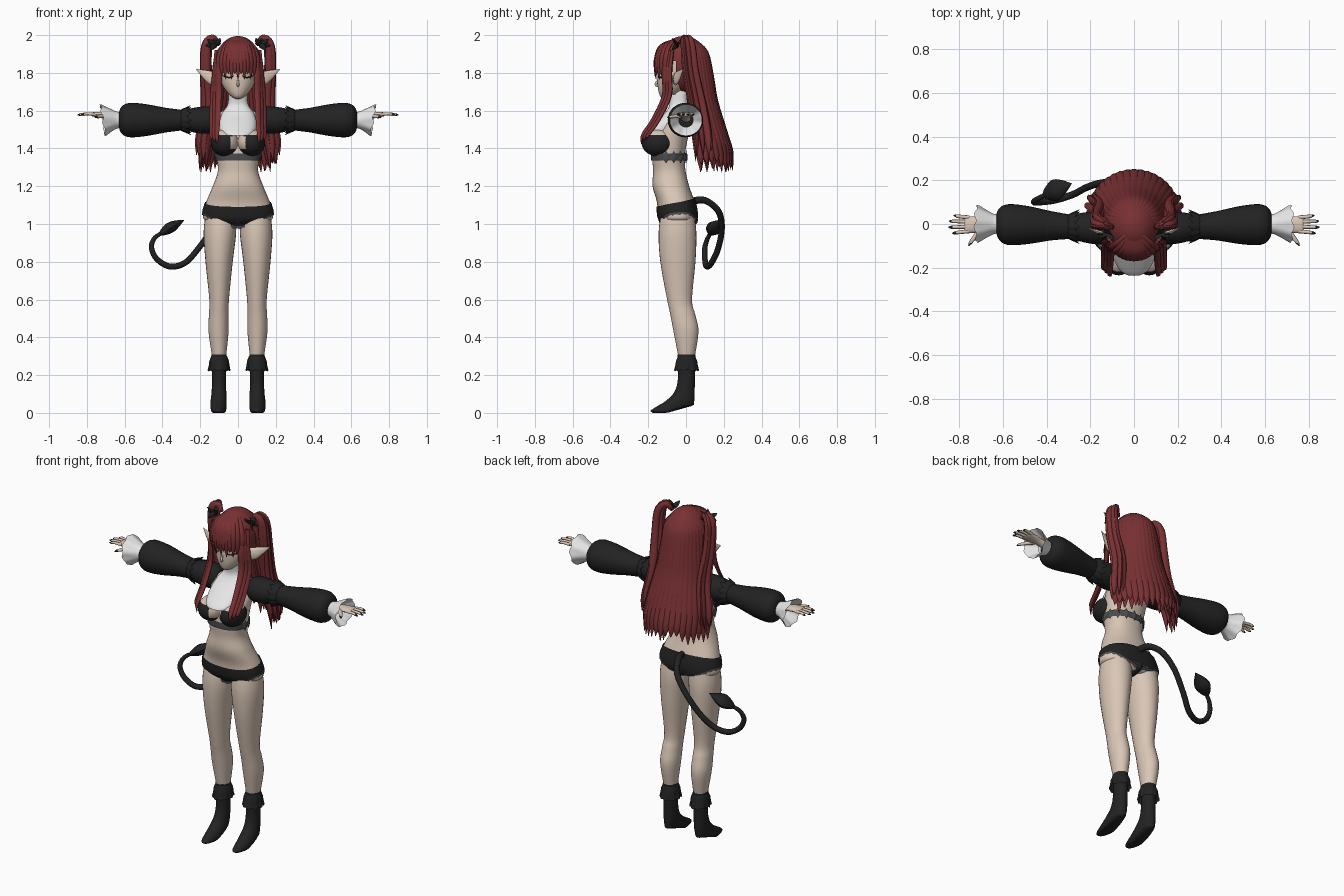
import bpy, bmesh, math, random
from mathutils import Vector, Matrix

random.seed(4)
cube = bpy.data.objects.get("Cube")
if cube:
    bpy.data.objects.remove(cube)


def material(name, r, g, b):
    m = bpy.data.materials.new(name)
    m.use_nodes = True
    m.diffuse_color = (r, g, b, 1)
    m.node_tree.nodes["Principled BSDF"].inputs["Base Color"].default_value = (r, g, b, 1)
    return m


SKIN = material("skin", .70, .57, .47)
HAIR = material("dark red hair", .19, .03, .033)
BLACK = material("black cloth", .016, .016, .017)
WHITE = material("white cloth", .82, .82, .82)
GREY = material("grey lace", .07, .07, .075)


def spline(keys, n=5):
    """Catmull-Rom through tuples of any length."""
    out = []
    for i in range(len(keys) - 1):
        a, b, c, d = (keys[max(0, min(len(keys) - 1, i + k))] for k in (-1, 0, 1, 2))
        for s in range(n):
            t = s / n
            out.append(tuple(q + t * (r - p) / 2 + t * t * (p - 2.5 * q + 2 * r - w / 2)
                             + t ** 3 * (1.5 * (q - r) + (w - p) / 2)
                             for p, q, r, w in zip(a, b, c, d)))
    return out + [tuple(keys[-1])]


def unit(a, p=2):
    c, s = math.cos(a), math.sin(a)
    return (math.copysign(abs(c) ** (2 / p), c), math.copysign(abs(s) ** (2 / p), s))


def skin_rows(bm, rows, caps=True):
    rows = [[bm.verts.new(p) for p in row] for row in rows]
    n = len(rows[0])
    for a, b in zip(rows, rows[1:]):
        for i in range(n):
            bm.faces.new((a[i], a[(i + 1) % n], b[(i + 1) % n], b[i]))
    if caps:
        bm.faces.new(rows[0])
        bm.faces.new(rows[-1])


def loft(bm, keys, axis="z", p=2, seg=24, caps=True, n=5):
    """Stack of ellipses: (z, cx, cy, rx, ry), or (x, cy, cz, ry, rz) along x."""
    rows = []
    for h, a, b, ra, rb in spline(keys, n):
        pts = [unit(math.tau * i / seg, p) for i in range(seg)]
        rows.append([Vector((a + ra * c, b + rb * s, h)) if axis == "z"
                     else Vector((h, a + ra * c, b + rb * s)) for c, s in pts])
    skin_rows(bm, rows, caps)


def tube(bm, keys, ref, flat=1, seg=8, n=4):
    """Tapered tube along (x, y, z, radius); ref is the thin direction."""
    pts, rows, ref = spline(keys, n), [], Vector(ref)
    for i, q in enumerate(pts):
        t = Vector(pts[min(i + 1, len(pts) - 1)][:3]) - Vector(pts[max(i - 1, 0)][:3])
        u = t.cross(ref).normalized()
        ref = u.cross(t).normalized()
        r = max(q[3], .0008)
        rows.append([Vector(q[:3]) + r * (u * c + ref * s * flat)
                     for c, s in (unit(math.tau * k / seg) for k in range(seg))])
    skin_rows(bm, rows)


def finish(name, bm, mats, mirror=False, rule=None, angle=50):
    bmesh.ops.recalc_face_normals(bm, faces=bm.faces)
    for f in bm.faces:
        f.smooth = True
        if rule:
            f.material_index = rule(f.calc_center_median())
    me = bpy.data.meshes.new(name)
    bm.to_mesh(me)
    bm.free()
    for m in mats:
        me.materials.append(m)
    ob = bpy.data.objects.new(name, me)
    bpy.context.collection.objects.link(ob)
    if mirror:
        ob.modifiers.new("mirror", "MIRROR").use_clip = False
    bpy.ops.object.select_all(action="DESELECT")
    ob.select_set(True)
    bpy.context.view_layer.objects.active = ob
    bpy.ops.object.shade_smooth_by_angle(angle=math.radians(angle))
    return ob


def part(name, build, mats, mirror=False, rule=None, **kw):
    bm = bmesh.new()
    build(bm, **kw)
    return finish(name, bm, mats, mirror, rule)


# Torso and neck
TORSO = [(.995, 0, -.04, .10, .07), (1.02, 0, -.043, .176, .096), (1.06, 0, -.046, .184, .103),
         (1.12, 0, -.055, .167, .10), (1.2, 0, -.08, .134, .097), (1.28, 0, -.088, .107, .086),
         (1.36, 0, -.092, .115, .086), (1.45, 0, -.078, .124, .087), (1.53, 0, -.045, .132, .078),
         (1.585, 0, -.025, .105, .058), (1.62, 0, -.03, .055, .048), (1.72, 0, -.035, .043, .043)]
part("torso", loft, [SKIN, WHITE], keys=TORSO, p=2.3, seg=40,
     rule=lambda c: int(c.z > 1.595))
BODY = spline(TORSO, 12)


def wrap(name, mat, lo, hi, off, levels=6, seg=64):
    """Cloth shell hugging the torso between two heights that vary with angle."""
    rows = []
    for k in range(levels + 1):
        row = []
        for i in range(seg):
            a = math.tau * i / seg
            z = lo(a) + (hi(a) - lo(a)) * k / levels
            _, cx, cy, rx, ry = min(BODY, key=lambda q: abs(q[0] - z))
            c, s = unit(a, 2.3)
            row.append(Vector((cx + (rx + off) * c, cy + (ry + off) * s, z)))
        rows.append(row)
    bm = bmesh.new()
    skin_rows(bm, rows, False)
    return finish(name, bm, [mat])


# Briefs with lace edge, and under-bust band
dip = lambda a: 1.062 - .062 * abs(math.sin(a)) ** 3 + .012 * math.sin(a)
wrap("briefs", BLACK, dip, lambda a: 1.113 + .022 * math.sin(a), .006)
wrap("briefs_lace", GREY, lambda a: dip(a) - .012 - .004 * math.sin(24 * a),
     lambda a: dip(a) + .01, .005, 2)
part("briefs_gusset", loft, [BLACK], seg=16,
     keys=[(.985, 0, -.04, .012, .05), (1.0, 0, -.04, .03, .095), (1.03, 0, -.042, .05, .106)])
wrap("under_bust_band", GREY, lambda a: 1.335, lambda a: 1.372, .007, 3)


def spikes(bm):
    for i in range(9):
        a = math.radians(-8 + 196 * i / 8)
        d = Vector((math.cos(a), math.sin(a), 0))
        tube(bm, [(d.x * .122, -.092 + d.y * .096, z, r) for z, r in
                  ((1.322, .001), (1.353, .02), (1.388, .001))], d, .3, 6, 1)


part("band_trim", spikes, [GREY])


# Bust cups and bib
def bust(bm):
    bmesh.ops.create_uvsphere(bm, u_segments=28, v_segments=20, radius=1, matrix=Matrix.Translation(
        (.07, -.148, 1.43)) @ Matrix.Diagonal((.073, .087, .072, 1)))


part("bust_cups", bust, [BLACK, SKIN], True,
     lambda c: int(c.x < .036 and c.z > 1.40 or c.z > 1.475))
part("bib", loft, [WHITE], p=2.8, seg=32,
     keys=[(1.468, 0, -.115, .078, .122), (1.485, 0, -.11, .095, .115), (1.53, 0, -.088, .1, .088),
           (1.585, 0, -.06, .085, .055), (1.63, 0, -.04, .056, .048), (1.685, 0, -.045, .05, .05)])

# Legs, socks, ruffles
part("legs", loft, [SKIN], True, seg=28,
     keys=[(1.05, .092, -.045, .08, .088), (.95, .096, -.045, .086, .1), (.8, .1, -.043, .072, .093),
           (.6, .1, -.034, .052, .066), (.52, .102, -.017, .052, .066), (.43, .103, 0, .053, .066),
           (.29, .1, .003, .036, .042)])


def sock(bm):
    loft(bm, [(0, .103, -.075, .032, .1), (.012, .103, -.073, .041, .114), (.035, .103, -.055, .043, .098),
              (.065, .102, -.03, .042, .075), (.11, .101, -.008, .039, .054), (.18, .1, .002, .037, .045),
              (.31, .1, .003, .04, .047)], seg=28)
    for v in bm.verts:
        if v.co.z < .1:
            v.co.z += .035 * max(0, min(1, (v.co.y + .1) / .1)) * (1 - v.co.z / .1)


part("socks", sock, [BLACK], True)


def ruffle(bm):
    rows = []
    for z, r in ((.3, .042), (.275, .052), (.25, .05), (.225, .056)):
        w = .005 if z < .26 else 0
        rows.append([Vector((.1 + (r + w * math.cos(i * math.pi / 2)) * math.cos(math.tau * i / 40),
                             .003 + (r + w) * 1.08 * math.sin(math.tau * i / 40),
                             z + w * math.sin(i * math.pi / 2))) for i in range(40)])
    skin_rows(bm, rows, False)


part("sock_ruffles", ruffle, [BLACK], True)

# Sleeves, arm bands, flared cuffs
arm = lambda *rs: [(x, y, 1.55, r, r * .97) for x, y, r in rs]
part("shoulder_sleeves", loft, [BLACK], True, axis="x", seg=28,
     keys=arm((.10, -.02, .05), (.13, -.02, .07), (.18, -.018, .074), (.24, -.015, .066), (.29, -.012, .05)))
part("sleeves", loft, [BLACK], True, axis="x", seg=28,
     keys=arm((.27, -.012, .045), (.3, -.012, .056), (.38, -.008, .067), (.48, -.005, .086), (.56, -.003, .094),
              (.6, -.002, .086), (.622, 0, .065), (.63, 0, .042)))


def arm_band(bm):
    for k in range(12):
        a = math.tau * k / 12
        d = Vector((0, math.cos(a), math.sin(a)))
        tube(bm, [(x, -.012 + d.y * q, 1.55 + d.z * q, r) for x, q, r in
                  ((.30, .052, .014), (.275, .062, .02), (.25, .078, .002))], d, .35, 6, 2)


part("arm_band_frills", arm_band, [BLACK], True)


def cuff(bm):
    loft(bm, arm((.61, 0, .042), (.64, 0, .046), (.675, 0, .063), (.71, 0, .083), (.715, 0, .085), (.70, 0, .073),
                 (.65, 0, .038)), axis="x", seg=40, caps=False)
    for v in bm.verts:
        k = max(0, (v.co.x - .64) / .08)
        a = math.atan2(v.co.z - 1.55, v.co.y)
        v.co.x += k * (.16 * (v.co.z - 1.55) + .006 * math.sin(8 * a))


part("flared_cuffs", cuff, [WHITE], True)


# Hands with dark nails
def hand(bm):
    loft(bm, [(.62, 0, 1.56, .026, .024), (.68, 0, 1.572, .025, .018), (.72, -.003, 1.578, .036, .016),
              (.765, -.003, 1.58, .038, .012), (.775, -.003, 1.58, .034, .008)], axis="x", seg=16)
    for y, tip in ((-.033, .832), (-.012, .849), (.010, .846), (.030, .826)):
        tube(bm, [(.755, y, 1.58, .0095), (.80, y * 1.15, 1.583, .0085),
                  (tip - .012, y * 1.25, 1.579, .007), (tip, y * 1.28, 1.577, .002)], (0, 0, 1), .9)
    tube(bm, [(.695, -.02, 1.572, .014), (.725, -.055, 1.57, .011), (.748, -.085, 1.567, .008),
              (.757, -.1, 1.565, .002)], (0, 0, 1), .9)


part("hands", hand, [SKIN, BLACK], True,
     lambda c: int(c.x > .834 or c.y < -.088 or (c.x > .815 and abs(c.y) > .03)))

# Head, nose, ears, closed eyes, mouth
part("head", loft, [SKIN], seg=32,
     keys=[(1.663, 0, -.105, .012, .016), (1.675, 0, -.098, .034, .038), (1.705, 0, -.08, .063, .066),
           (1.75, 0, -.057, .089, .094), (1.81, 0, -.042, .1, .108), (1.88, 0, -.03, .102, .11),
           (1.95, 0, -.02, .07, .08)])
part("nose", tube, [SKIN], keys=[(0, -.147, 1.765, .004), (0, -.16, 1.738, .007), (0, -.145, 1.728, .004)],
     ref=(1, 0, 0))
part("ears", tube, [SKIN], True, ref=(0, 1, 0), flat=.35, seg=12,
     keys=[(.085, -.06, 1.762, .025), (.13, -.052, 1.77, .036), (.17, -.035, 1.79, .025), (.222, -.015, 1.82, .001)])
part("closed_eyelashes", tube, [BLACK], True, ref=(0, 1, 0), seg=6,
     keys=[(.022, -.15, 1.785, .002), (.047, -.142, 1.775, .004), (.078, -.117, 1.784, .003)])
part("mouth", tube, [BLACK], keys=[(-.012, -.138, 1.702, .001), (0, -.142, 1.7, .0015), (.012, -.138, 1.702, .001)],
     ref=(0, 1, 0), seg=6)


# Hair cap with face opening
def cap(bm):
    bmesh.ops.create_uvsphere(bm, u_segments=40, v_segments=28, radius=1, matrix=Matrix.Translation(
        (0, -.012, 1.845)) @ Matrix.Diagonal((.122, .135, .15, 1)))
    gone = [f for f in bm.faces if f.calc_center_median().z < 1.87 and f.calc_center_median().y < -.05]
    bmesh.ops.delete(bm, geom=gone, context="FACES")


part("hair_cap", cap, [HAIR])


def back_hair(bm):
    for layer, count in ((1, 19), (.84, 13)):
        for i in range(count):
            a = math.radians(-82 + 164 * i / (count - 1))
            s, c, j = math.sin(a) * layer, math.cos(a) * layer, random.uniform(-.03, .03)
            tube(bm, [(s * .03, .015 + c * .03, 1.975, .008), (s * .105, -.005 + c * .112, 1.91, .02),
                      (s * .128, c * .135, 1.78, .024), (s * .145, .015 + c * .14, 1.65, .028),
                      (s * .18, .04 + c * .165, 1.48, .031), (s * .198, .05 + c * .188, 1.38, .024),
                      (s * .205, .055 + c * .192, 1.30 + j, .002)], (s, c, .1), .55)


part("back_hair", back_hair, [HAIR])


def fringe(bm):
    for i in range(13):
        x = -.102 + .204 * i / 12
        y = -.012 - .148 * math.sqrt(1 - (x / .135) ** 2)
        tip = 1.765 + .03 * (i % 2) - (.012 if abs(x) > .08 else 0)
        tube(bm, [(x * .25, -.04, 1.982, .008), (x * .75, y * .82, 1.945, .016), (x, y, 1.88, .017),
                  (x * 1.02, y - .004, 1.82, .012), (x * .98, y - .002, tip, .001)], (x, -.12, .05), .5)


part("fringe", fringe, [HAIR])


# Front side locks and paired high tails
def side_locks(bm):
    for k in range(3):
        d = .014 * k
        tube(bm, [(.085 + d, -.10 + d, 1.92, .012), (.102 + d * .6, -.115 + d, 1.8, .02),
                  (.104 + d, -.115 + d, 1.68, .018), (.108 + d, -.175 + d, 1.55, .016),
                  (.112 + d, -.23 + d, 1.47, .012), (.11 + d, -.236 + d, 1.42 + d, .001)], (.5, -1, 0), .6)


def high_tails(bm):
    for k in range(7):
        a = math.tau * k / 7
        u, v = math.cos(a), math.sin(a)
        tube(bm, [(.10, -.015, 1.95, .012), (.135 + .008 * u, .0 + .014 * v, 1.985, .018),
                  (.166 + .012 * u, .01 + .025 * v, 1.94, .02), (.17 + .014 * u, .025 + .03 * v, 1.8, .02),
                  (.16 + .02 * u, .06 + .035 * v, 1.62, .021), (.185 + .025 * u, .085 + .04 * v, 1.45, .019),
                  (.19 + .03 * u, .09 + .04 * v, 1.31 + random.uniform(-.03, .06), .001)], (u, v, .3), .7)


part("side_locks", side_locks, [HAIR], True)
part("high_tails", high_tails, [HAIR], True)


# Winged hair clips
def clips(bm):
    for dx, dy, dz in ((.045, -.02, .03), (.055, .0, -.005), (.03, -.03, -.03), (-.025, -.03, .035), (.01, .03, .045)):
        tube(bm, [(.118, -.045, 1.95, .016), (.118 + dx * .6, -.045 + dy * .6, 1.95 + dz * .5, .013),
                  (.118 + dx, -.045 + dy, 1.95 + dz, .001)], (0, 1, .3), .4, 6)


part("winged_hair_clips", clips, [BLACK], True)

# Tail with spade tip
part("tail", tube, [BLACK], ref=(1, 0, 0), seg=12, n=7,
     keys=[(0, .03, 1.12, .02), (-.02, .10, 1.125, .018), (-.06, .17, 1.07, .017), (-.13, .19, .98, .016),
           (-.21, .17, .87, .016), (-.28, .135, .795, .016), (-.36, .11, .775, .016), (-.43, .1, .815, .015),
           (-.458, .1, .875, .014), (-.442, .115, .925, .012), (-.40, .135, .955, .01)])
part("tail_spade", tube, [BLACK], ref=(.5, 0, -1), flat=.6, seg=10,
     keys=[(-.415, .128, .947, .01), (-.395, .138, .958, .032), (-.36, .155, .98, .05), (-.325, .17, 1.0, .034),
           (-.285, .185, 1.02, .001)])
